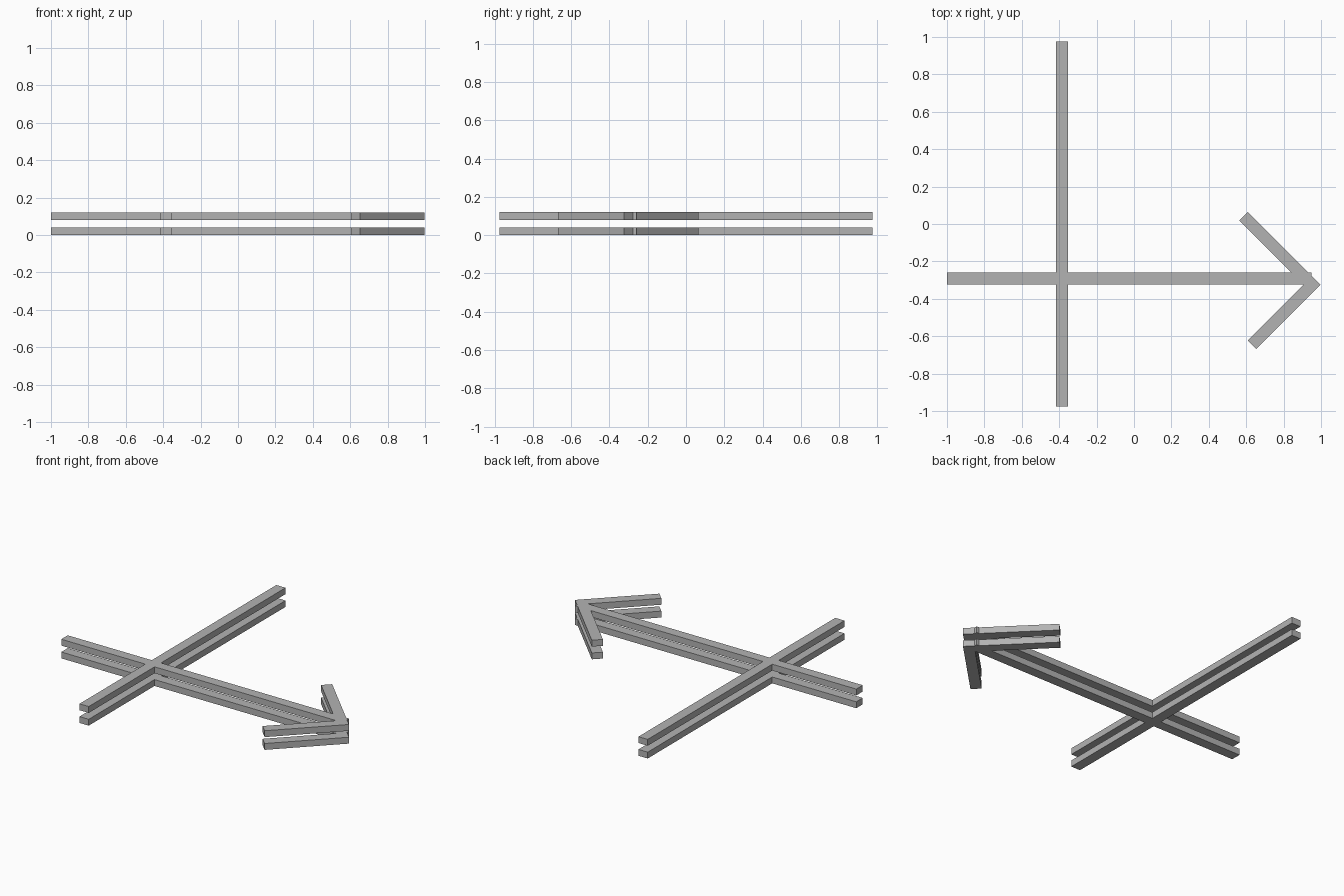
import bpy
from math import radians
from mathutils import Matrix, Vector

cube = bpy.data.objects.get("Cube")
if cube:
    bpy.data.objects.remove(cube, do_unlink=True)

grey = bpy.data.materials.new("plain_grey")
grey.use_nodes = True
GREY = (0.45, 0.45, 0.45, 1)
grey.diffuse_color = GREY
grey.node_tree.nodes["Principled BSDF"].inputs["Base Color"].default_value = GREY

WIDTH, THICK, GAP = 0.064, 0.04, 0.08
LONG = 1.95


def bar(name, start, length, angle, z):
    """Square-ended bar running from the middle of its start face."""
    bpy.ops.mesh.primitive_cube_add(size=1)
    ob = bpy.context.object
    ob.name = name
    ob.data.transform(Matrix.Translation((0.5, 0, 0.5)))
    ob.data.transform(Matrix.Diagonal((length, WIDTH, THICK, 1)))
    ob.location = (*start, z)
    ob.rotation_euler.z = radians(angle)
    ob.data.materials.append(grey)


# Arrow tip and the half-width steps along each diagonal
tip = Vector((0.997, -0.324))
step = WIDTH / 2 * 0.7071

# Two identical layers, each a shaft, a crossbar and two arrowhead arms
for layer, z in (("lower", 0), ("upper", GAP)):
    bar(layer + "_shaft", (-1, -0.291), LONG, 0, z)
    bar(layer + "_crossbar", (-0.385, -LONG / 2), LONG, 90, z)
    bar(layer + "_back_arm", tip + Vector((-step, -step)), 0.55, 135, z)
    bar(layer + "_front_arm", tip + Vector((-step, step)), 0.487, 225, z)
